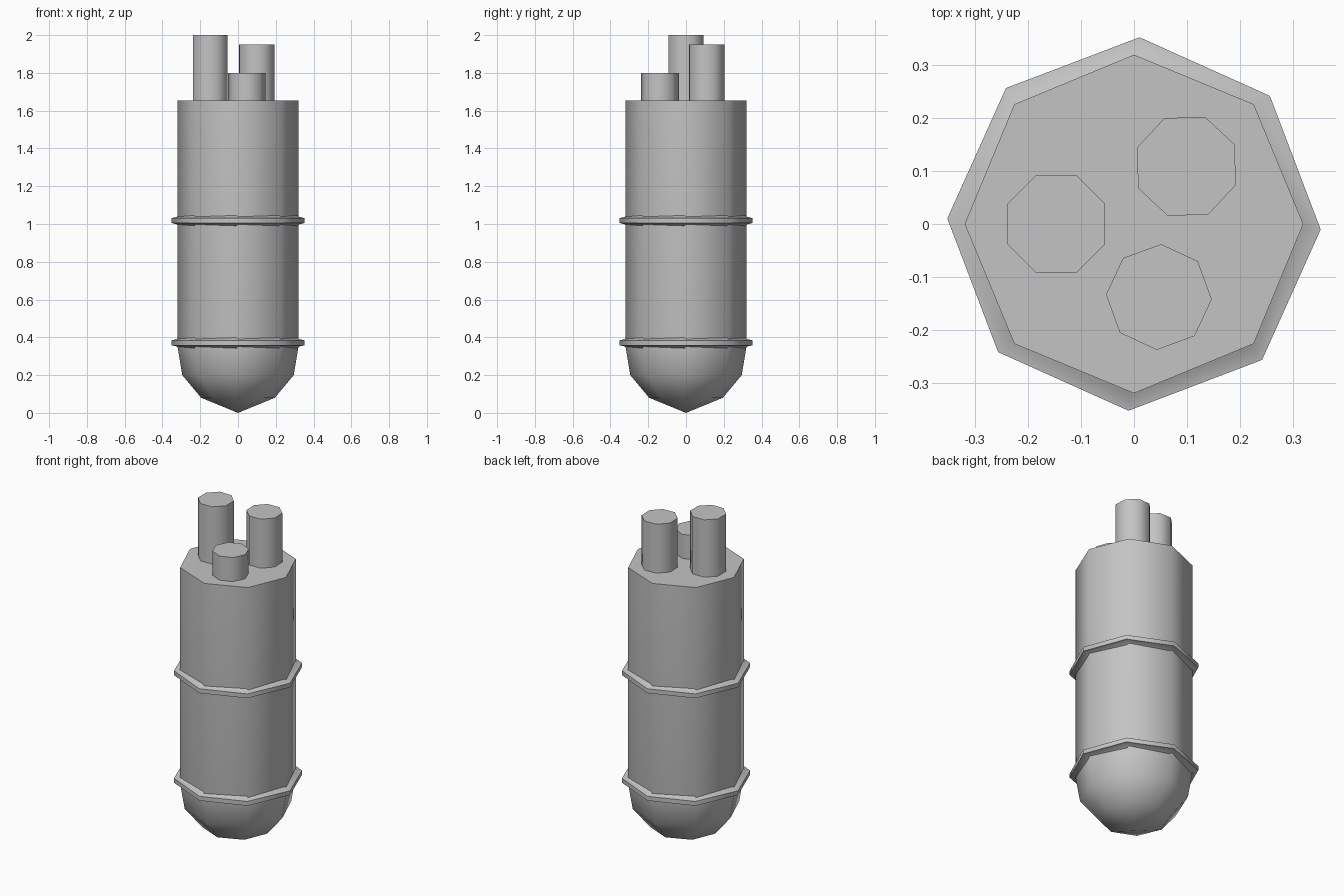
import bpy, bmesh
from math import pi, cos, sin, radians

SIDES = 8

cube = bpy.data.objects.get("Cube")
if cube:
    bpy.data.objects.remove(cube, do_unlink=True)

grey = bpy.data.materials.new("mid_grey")
grey.use_nodes = True
colour = (0.55, 0.55, 0.55, 1)
grey.diffuse_color = colour
grey.node_tree.nodes["Principled BSDF"].inputs["Base Color"].default_value = colour


def lathe(name, profile, centre=(0, 0, 0), turn=0, closed=False):
    """Sweep (radius, height) points round a vertical axis into an eight-sided solid."""
    bm = bmesh.new()
    loops = []
    for r, z in profile:
        if r == 0:
            loops.append([bm.verts.new((0, 0, z))] * SIDES)
            continue
        angles = [2 * pi * i / SIDES + radians(turn) for i in range(SIDES)]
        loops.append([bm.verts.new((r * cos(a), r * sin(a), z)) for a in angles])
    pairs = list(zip(loops, loops[1:]))
    if closed:
        pairs.append((loops[-1], loops[0]))
    for low, high in pairs:
        for i in range(SIDES):
            j = (i + 1) % SIDES
            corners = dict.fromkeys((low[i], low[j], high[j], high[i]))
            bm.faces.new(list(corners))
    if not closed:
        for loop in (loops[0], loops[-1]):
            if len(set(loop)) > 1:
                bm.faces.new(loop)
    bmesh.ops.recalc_face_normals(bm, faces=bm.faces)
    mesh = bpy.data.meshes.new(name)
    bm.to_mesh(mesh)
    bm.free()
    mesh.materials.append(grey)
    obj = bpy.data.objects.new(name, mesh)
    obj.location = centre
    bpy.context.collection.objects.link(obj)
    bpy.ops.object.select_all(action="DESELECT")
    obj.select_set(True)
    bpy.context.view_layer.objects.active = obj
    bpy.ops.object.shade_smooth_by_angle(angle=radians(50))
    return obj


# Tank body with its rounded lower end
lathe("tank_body", [(0, 0), (0.195, 0.08), (0.295, 0.2), (0.32, 0.35), (0.32, 1.655)])

# Two bands round the tank, each turned slightly
upper_half = [(0.353, 0.013), (0.325, 0.019), (0.31, 0.034), (0.28, 0.034)]
band = upper_half + [(r, -z) for r, z in reversed(upper_half)]
for name, z in (("lower_band", 0.371), ("upper_band", 1.018)):
    lathe(name, band, (0, 0, z), turn=-1.7, closed=True)

# Three pipes of different heights standing on the top
for name, x, y, top, turn in (
    ("tall_pipe", -0.147, 0, 2.0, 22.5),
    ("middle_pipe", 0.099, 0.109, 1.95, 24.5),
    ("short_pipe", 0.047, -0.138, 1.8, -2.5),
):
    lathe(name, [(0.1, 1.6), (0.1, top)], (x, y, 0), turn)
